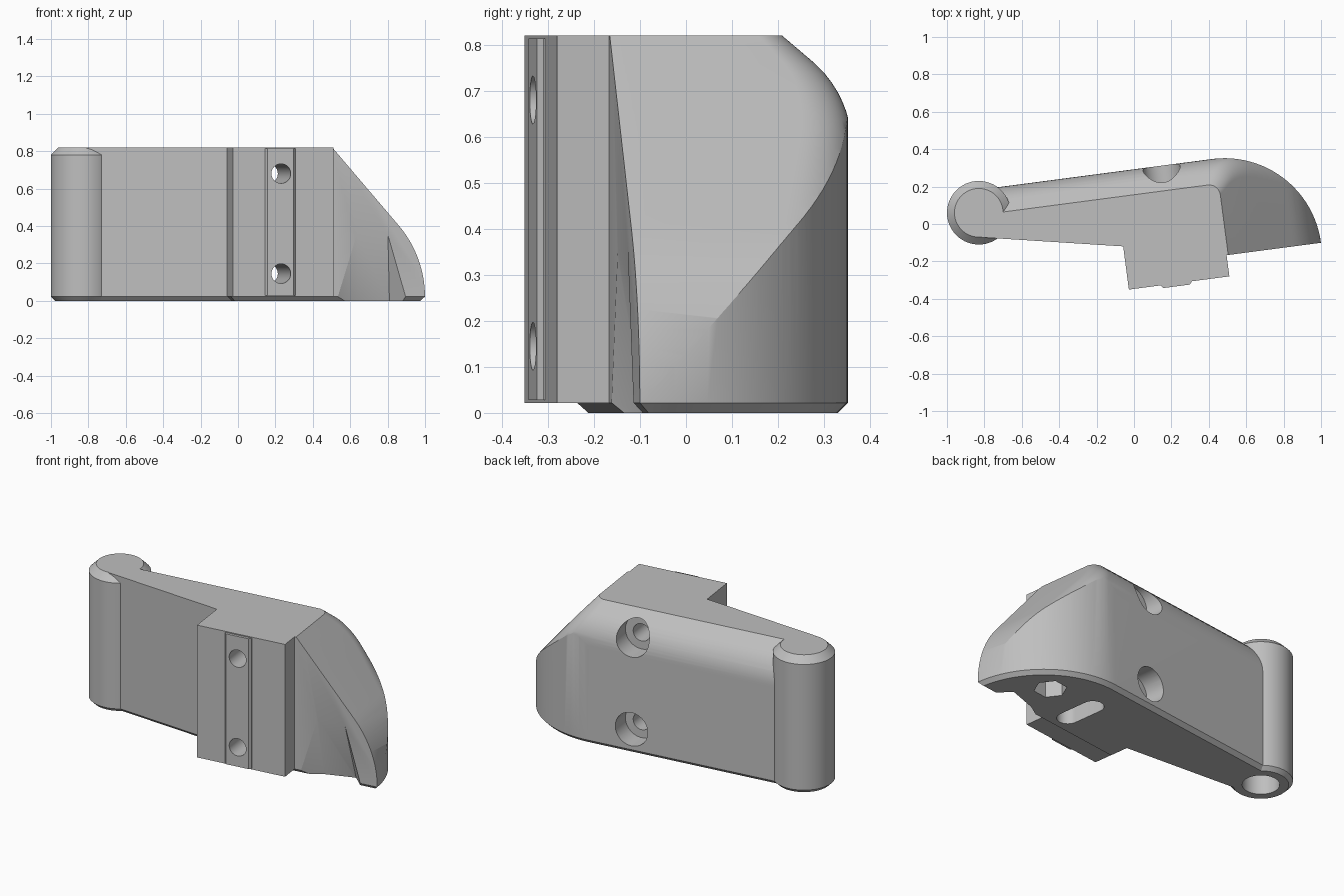
import bpy, bmesh
from math import cos, sin, pi, sqrt, radians
from mathutils import Matrix

if "Cube" in bpy.data.objects:
    bpy.data.objects.remove(bpy.data.objects["Cube"])

TOP, FLOOR, TILT = 0.82, 0.022, radians(7.5)

grey = bpy.data.materials.new("plain_grey")
grey.use_nodes = True
colour = (0.52, 0.52, 0.52, 1)
grey.diffuse_color = colour
grey.node_tree.nodes["Principled BSDF"].inputs["Base Color"].default_value = colour


def make(name, bm):
    bmesh.ops.recalc_face_normals(bm, faces=bm.faces)
    mesh = bpy.data.meshes.new(name)
    bm.to_mesh(mesh)
    bm.free()
    mesh.materials.append(grey)
    ob = bpy.data.objects.new(name, mesh)
    bpy.context.collection.objects.link(ob)
    return ob


def arc(cx, cy, r, a0, a1, n):
    return [(cx + r * cos(a0 + (a1 - a0) * i / n), cy + r * sin(a0 + (a1 - a0) * i / n))
            for i in range(n + 1)]


def circle(cx, cy, r, n=48):
    return arc(cx, cy, r, 0, 2 * pi, n)[:-1]


def prism(name, pts, z0, z1, low=0, high=0, matrix=None):
    """Extruded outline with optional chamfers on the low and high rims."""
    bm = bmesh.new()
    base = bm.faces.new([bm.verts.new((x, y, z0)) for x, y in pts])
    new = bmesh.ops.extrude_face_region(bm, geom=[base], use_keep_orig=True)["geom"]
    for v in new:
        if isinstance(v, bmesh.types.BMVert):
            v.co.z = z1
    bmesh.ops.recalc_face_normals(bm, faces=bm.faces)
    for z, size in ((z0, low), (z1, high)):
        if size:
            rim = [e for e in bm.edges if all(abs(v.co.z - z) < 1e-5 for v in e.verts)]
            bmesh.ops.bevel(bm, geom=rim, offset=size, segments=1, affect='EDGES',
                            clamp_overlap=False)
    if matrix:
        bm.transform(matrix)
    return make(name, bm)


def combine(target, tool, operation):
    mod = target.modifiers.new("combine", 'BOOLEAN')
    mod.operation, mod.object, mod.solver = operation, tool, 'EXACT'
    bpy.context.view_layer.objects.active = target
    bpy.ops.object.modifier_apply(modifier=mod.name)
    bpy.data.objects.remove(tool)


# Limits of the shaped shell at each height
def back_limit(z):
    r = 0.222
    if z < 0.6:
        return 0.29
    if z < 0.757:
        return 0.29 - r + sqrt(r * r - (z - 0.6) ** 2)
    return 0.225 - 1.11 * (z - 0.757)


def side_limit(z):
    r = 0.588
    if z < 0.02:
        return 0.978
    if z < 0.4:
        return 0.978 - r + sqrt(r * r - (z - 0.02) ** 2)
    return 0.8387 - 0.859 * (z - 0.4)


# Shell: stacked sections with a rounded back corner
bm = bmesh.new()
rings = []
steps = 40
for i in range(-2, steps + 1):
    z = TOP * i / steps
    u, v, r = side_limit(z), back_limit(z), 0.06 + 0.3 * (TOP - z)
    outline = [(-1, v), (-1, -0.4), (u, -0.4)] + arc(u - r, v - r, r, 0, pi / 2, 12)
    rings.append([bm.verts.new((x, y, z)) for x, y in outline])
for a, b in zip(rings, rings[1:]):
    for i in range(len(a)):
        j = (i + 1) % len(a)
        bm.faces.new((a[i], a[j], b[j], b[i]))
bm.faces.new(rings[0])
bm.faces.new(rings[-1])
shell = make("shell", bm)

# Lever body: plan outline with a chamfered floor, trimmed by the shell
plan = [(-0.815, 0.29), (-0.815, 0.035), (-0.068, -0.112), (-0.068, -0.23)]
plan += arc(0.458, -0.23, 0.52, 0, pi / 2, 32)
body = prism("lever_body", plan, 0, 1, low=FLOOR)
combine(body, shell, 'INTERSECT')

# Pivot barrel, mounting block and its raised rail
combine(body, prism("barrel", circle(-0.815, 0.168, 0.17, 64), 0, TOP, FLOOR, 0.04), 'UNION')
block = [(-0.073, -0.344), (0.469, -0.344), (0.469, 0), (-0.073, -0.05)]
combine(body, prism("mounting_block", block, FLOOR, TOP), 'UNION')
rail = [(0.10, -0.33), (0.10, -0.347), (0.112, -0.36), (0.253, -0.36), (0.265, -0.347), (0.265, -0.33)]
combine(body, prism("rail", rail, FLOOR + 0.006, TOP - 0.006), 'UNION')

# Finger scoop in the front of the wing
bm = bmesh.new()
for co in ((0.485, -0.235, -0.02), (0.62, -0.17, -0.02), (0.80, -0.13, -0.02), (0.89, -0.235, -0.02),
           (0.605, -0.235, 0.37), (0.777, -0.235, 0.37)):
    bm.verts.new(co)
bmesh.ops.convex_hull(bm, input=bm.verts)
combine(body, make("scoop", bm), 'DIFFERENCE')

# Screw holes with wide counterbores at the back
along_depth = Matrix.Rotation(pi / 2, 4, 'X')   # prism height runs towards the front
for z in (0.68, 0.145):
    for r, start, end in ((0.052, -0.4, 0.5), (0.10, -0.4, -0.17)):
        hole = prism("screw_hole", circle(0.185, z, r), start, end, matrix=along_depth)
        combine(body, hole, 'DIFFERENCE')

# Underside: pivot bore, hexagonal socket and slot
combine(body, prism("pivot_bore", circle(-0.815, 0.168, 0.10), -0.1, 0.6), 'DIFFERENCE')
combine(body, prism("hex_socket", circle(0.69, 0.03, 0.09, 6), -0.1, 0.15), 'DIFFERENCE')
slot = arc(0.40, 0.07, 0.06, 0, pi, 16) + arc(0.40, -0.11, 0.06, pi, 2 * pi, 16)
combine(body, prism("slot", slot, -0.1, 0.16), 'DIFFERENCE')

# Turn into place and shade
body.data.transform(Matrix.Rotation(TILT, 4, 'Z'))
for ob in bpy.context.selected_objects:
    ob.select_set(False)
body.select_set(True)
bpy.context.view_layer.objects.active = body
bpy.ops.object.shade_smooth_by_angle(angle=radians(25))
